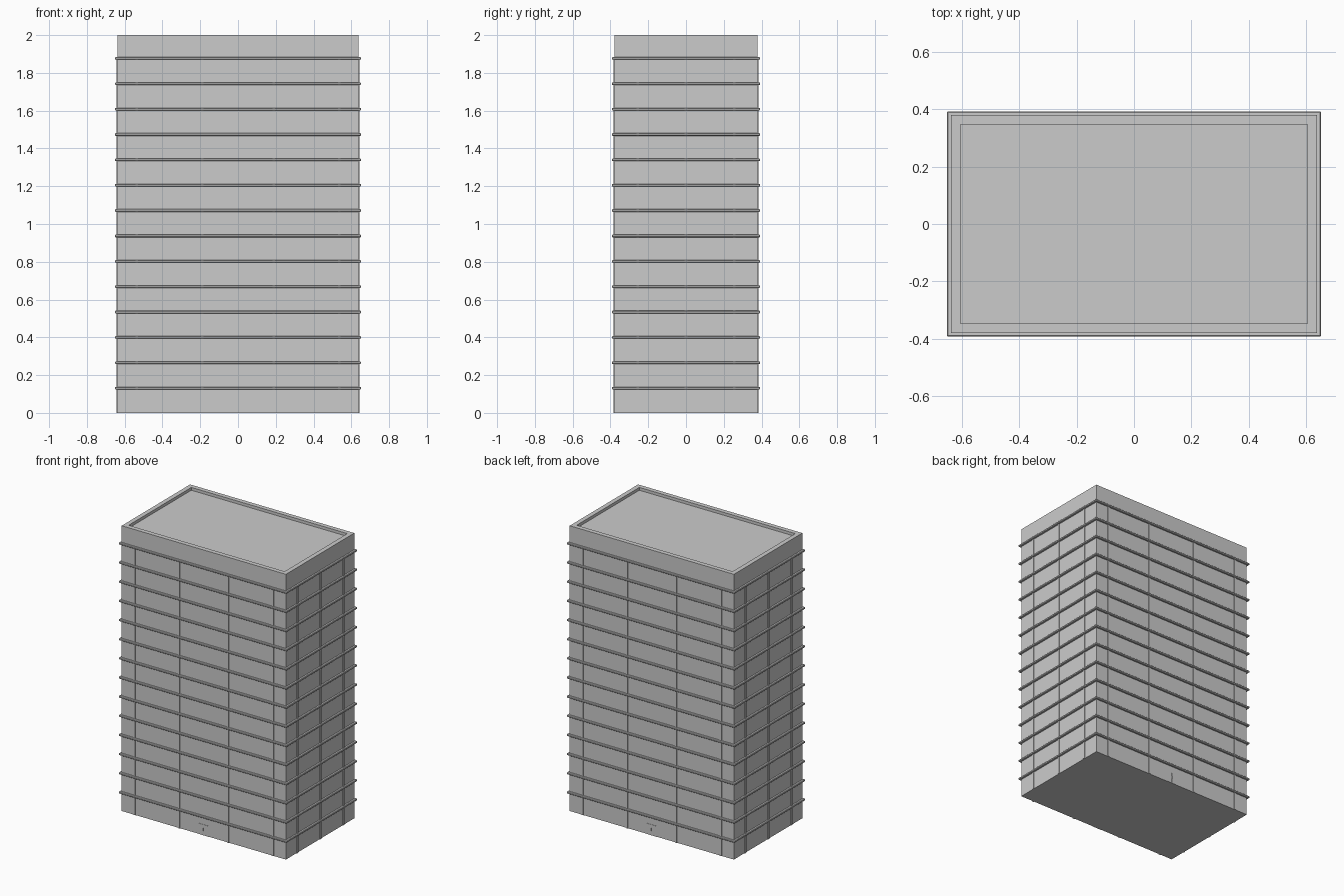
import bpy, bmesh
from mathutils import Matrix, Vector

if "Cube" in bpy.data.objects:
    bpy.data.objects.remove(bpy.data.objects["Cube"])

HX, HY, H = 0.637, 0.379, 2.0
FIRST, STEP, FLOORS = 0.131, 0.1343, 14


def add_box(bm, center, size):
    m = Matrix.Translation(center) @ Matrix.Diagonal(Vector((*size, 1)))
    bmesh.ops.create_cube(bm, size=1, matrix=m)


def make(name, boxes):
    bm = bmesh.new()
    for center, size in boxes:
        add_box(bm, center, size)
    me = bpy.data.meshes.new(name)
    bm.to_mesh(me)
    bm.free()
    ob = bpy.data.objects.new(name, me)
    bpy.context.collection.objects.link(ob)
    return ob


# tower block with a sunken roof inside the parapet
bm = bmesh.new()
add_box(bm, (0, 0, H / 2), (2 * HX, 2 * HY, H))
top = max(bm.faces, key=lambda f: f.calc_center_median().z)
bmesh.ops.inset_region(bm, faces=[top], thickness=0.032)
bmesh.ops.translate(bm, verts=top.verts, vec=(0, 0, -0.02))
# inset leaves the rim open to a vertical drop: add the inner walls
me = bpy.data.meshes.new("tower")
floor_z = H - 0.02
bm.clear()
rings = []
for x, y, z in ((HX, HY, 0), (HX, HY, H), (HX - 0.032, HY - 0.032, H),
                (HX - 0.032, HY - 0.032, floor_z)):
    rings.append([bm.verts.new((sx * x, sy * y, z))
                  for sx, sy in ((-1, -1), (1, -1), (1, 1), (-1, 1))])
for a, b in zip(rings, rings[1:]):
    for i in range(4):
        j = (i + 1) % 4
        bm.faces.new((a[i], a[j], b[j], b[i]))
bm.faces.new(rings[0][::-1])
bm.faces.new(rings[-1])
bm.to_mesh(me)
bm.free()
bpy.context.collection.objects.link(bpy.data.objects.new("tower", me))

# ledges around every floor
ledges = make("floor_ledges", [((0, 0, FIRST + i * STEP), (1.302, 0.784, 0.014))
                               for i in range(FLOORS)])
bev = ledges.modifiers.new("soft_edge", 'BEVEL')
bev.width = 0.003
bev.segments = 1

# slim vertical ribs up to the top ledge
rib_h = FIRST + (FLOORS - 1) * STEP
ribs = []
for s in (-1, 1):
    ribs += [((x, s * HY, rib_h / 2), (0.014, 0.010, rib_h))
             for x in (-0.536, -0.19, 0.19, 0.536)]
    ribs += [((s * HX, y, rib_h / 2), (0.010, 0.014, rib_h))
             for y in (-0.256, 0, 0.256)]
make("facade_ribs", ribs)

# double doors with small handles, front and back
doors, handles = [], []
for s in (-1, 1):
    for k in (-1, 1):
        doors.append(((k * 0.0205, s * HY, 0.0375), (0.039, 0.004, 0.075)))
        handles.append(((k * 0.003, s * (HY + 0.003), 0.04), (0.002, 0.004, 0.02)))
make("doors", doors)
make("door_handles", handles)
